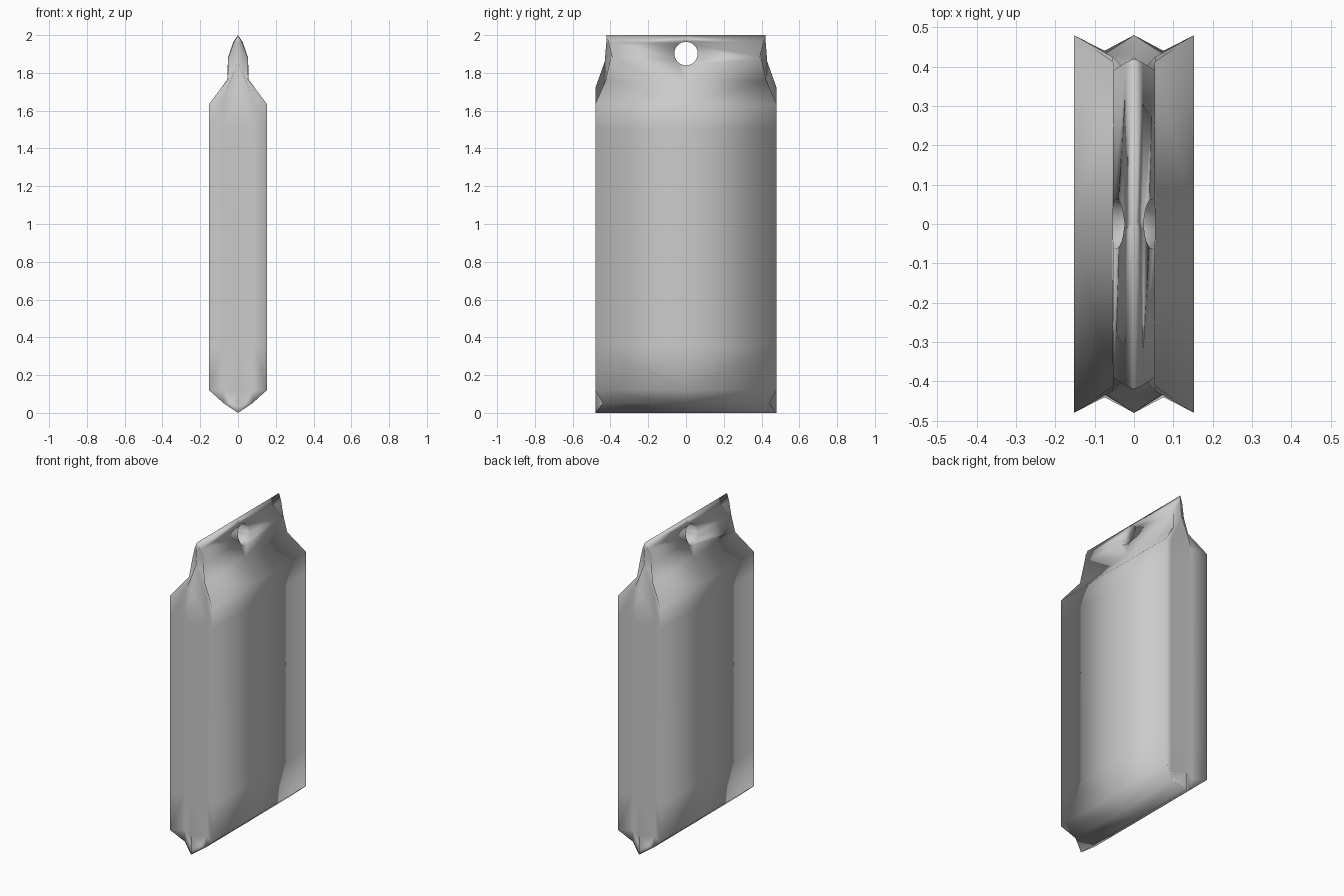
import bpy
import bmesh

cube = bpy.data.objects.get("Cube")
if cube:
    bpy.data.objects.remove(cube)

# One flat grey material for the whole pouch
grey = bpy.data.materials.new("pouch grey")
grey.use_nodes = True
colour = (0.6, 0.6, 0.6, 1)
grey.diffuse_color = colour
grey.node_tree.nodes["Principled BSDF"].inputs["Base Color"].default_value = colour

# Quarter rings from bottom seal to top seal:
# panel middle, panel corner, gusset valley, gusset crest
rings = [
    [(0, 0, 0), (0, .48, 0), (0, .48, 0), (0, .48, 0)],
    [(.075, 0, .05), (.075, .44, .05), (.04, .44, .05), (0, .48, .03)],
    [(.153, 0, .12), (.153, .48, .12), (.08, .43, .12), (0, .48, .12)],
    [(.153, 0, .35), (.153, .48, .35), (.08, .43, .35), (0, .48, .35)],
    [(.153, 0, 1.5), (.153, .48, 1.5), (.08, .43, 1.5), (0, .48, 1.5)],
    [(.153, 0, 1.635), (.153, .48, 1.635), (.075, .43, 1.67), (0, .48, 1.72)],
    [(.055, 0, 1.76), (.055, .425, 1.76), (.03, .395, 1.8), (0, .43, 1.86)],
    [(.054, 0, 1.88), (.052, .39, 1.88), (.025, .395, 1.9), (0, .427, 1.9)],
    [(.027, 0, 1.96), (.022, .41, 1.96), (.01, .41, 1.96), (0, .422, 1.96)],
    [(0, 0, 2), (0, .42, 2), (0, .42, 2), (0, .42, 2)],
]

# Gusseted pouch body: loft a quarter, then mirror both ways
bm = bmesh.new()
grid = [[bm.verts.new(p) for p in ring] for ring in rings]
for low, high in zip(grid, grid[1:]):
    for i in range(len(low) - 1):
        bm.faces.new((low[i], low[i + 1], high[i + 1], high[i]))
bmesh.ops.remove_doubles(bm, verts=bm.verts[:], dist=.0005)
for axis in ("X", "Y"):
    bmesh.ops.mirror(bm, geom=bm.verts[:] + bm.edges[:] + bm.faces[:],
                     axis=axis, merge_dist=.0005)
    bmesh.ops.remove_doubles(bm, verts=bm.verts[:], dist=.0005)
bmesh.ops.recalc_face_normals(bm, faces=bm.faces[:])
for face in bm.faces:
    face.smooth = True
mesh = bpy.data.meshes.new("pouch_body")
bm.to_mesh(mesh)
bm.free()
mesh.materials.append(grey)
pouch = bpy.data.objects.new("pouch_body", mesh)
bpy.context.collection.objects.link(pouch)

# Round hanging hole through the top seal
bpy.ops.mesh.primitive_cylinder_add(vertices=32, radius=.062, depth=.4,
                                    location=(0, 0, 1.902), rotation=(0, 1.5708, 0))
cutter = bpy.context.object
cutter.name = "hanging_hole_cutter"
cutter.data.materials.append(grey)
bpy.ops.object.shade_smooth()
cutter.hide_render = True
cutter.display_type = "WIRE"
hole = pouch.modifiers.new("hanging_hole", "BOOLEAN")
hole.operation = "DIFFERENCE"
hole.solver = "EXACT"
hole.object = cutter
